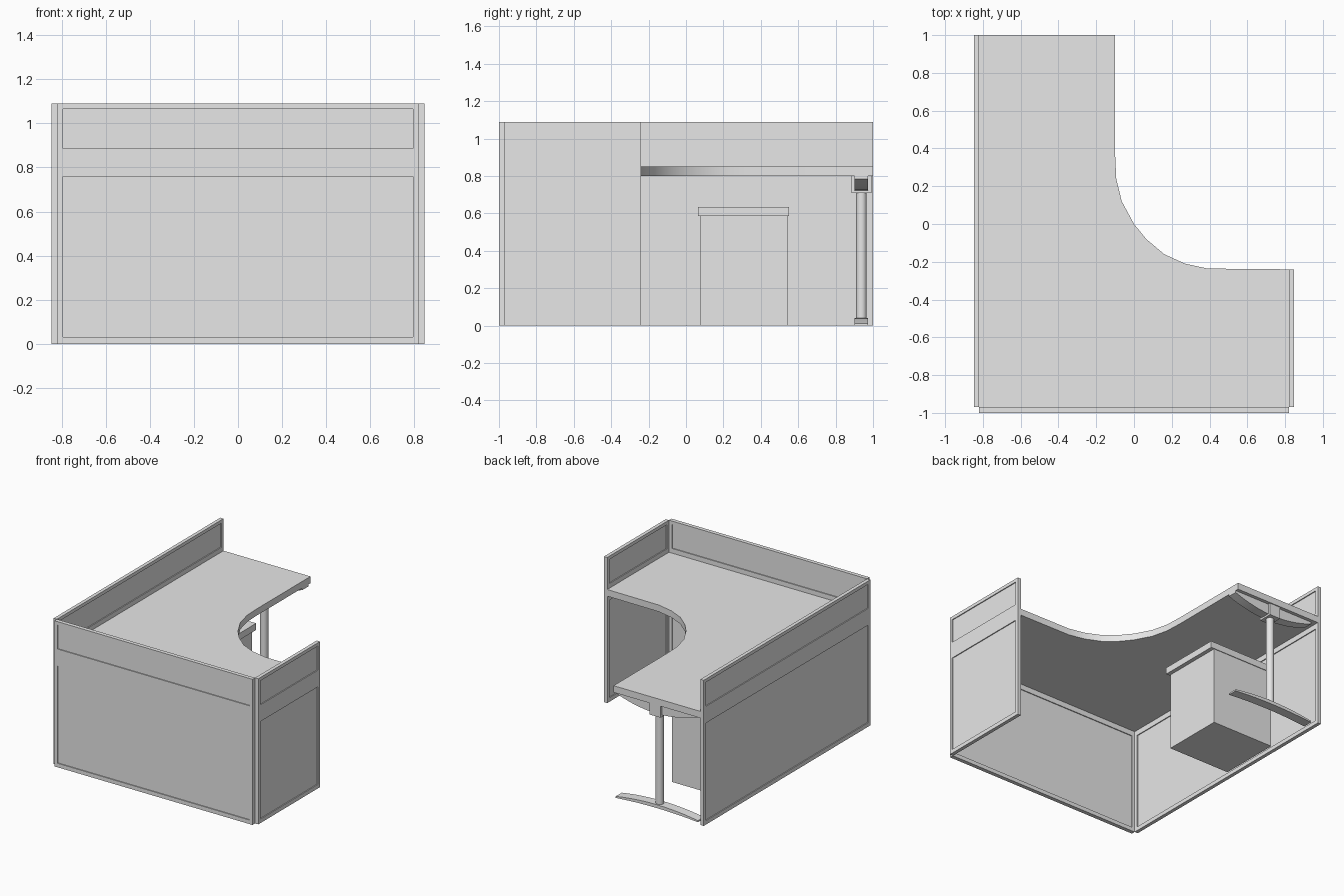
import bpy, bmesh, math
from mathutils import Vector

cube = bpy.data.objects.get("Cube")
if cube:
    bpy.data.objects.remove(cube, do_unlink=True)

grey = bpy.data.materials.new("light_grey")
grey.use_nodes = True
grey.diffuse_color = (0.8, 0.8, 0.8, 1)
grey.node_tree.nodes["Principled BSDF"].inputs["Base Color"].default_value = (0.8, 0.8, 0.8, 1)


def finish(name, bm, smooth=False):
    bmesh.ops.recalc_face_normals(bm, faces=bm.faces)
    mesh = bpy.data.meshes.new(name)
    bm.to_mesh(mesh)
    bm.free()
    mesh.materials.append(grey)
    obj = bpy.data.objects.new(name, mesh)
    bpy.context.collection.objects.link(obj)
    if smooth:
        bpy.ops.object.select_all(action='DESELECT')
        obj.select_set(True)
        bpy.context.view_layer.objects.active = obj
        bpy.ops.object.shade_smooth_by_angle(angle=math.radians(35))
    return obj


def add_box(bm, low, high):
    low, high = Vector(low), Vector(high)
    verts = bmesh.ops.create_cube(bm, size=1)["verts"]
    for v in verts:
        v.co = (low + high) / 2 + v.co * (high - low)


def box(name, low, high):
    bm = bmesh.new()
    add_box(bm, low, high)
    return finish(name, bm)


def prism(name, outline, offset, smooth=True):
    """Extrude a closed 3D outline along an offset."""
    bm = bmesh.new()
    face = bm.faces.new([bm.verts.new(p) for p in outline])
    moved = bmesh.ops.extrude_face_region(bm, geom=[face], use_keep_orig=True)["geom"]
    verts = [g for g in moved if isinstance(g, bmesh.types.BMVert)]
    bmesh.ops.translate(bm, verts=verts, vec=offset)
    return finish(name, bm, smooth)


HEIGHT, STILE, RECESS = 1.09, 0.025, 0.007


def framed_wall(name, low, high, axis):
    """Wall running along an axis: stiles and rails around two recessed panels."""
    bm = bmesh.new()
    across = 1 - axis
    a, b = low[axis], high[axis]

    def part(start, end, z0, z1, recess=0):
        p, q = [0, 0, z0], [0, 0, z1]
        p[axis], q[axis] = start, end
        p[across], q[across] = low[across] + recess, high[across] - recess
        add_box(bm, p, q)

    part(a, a + STILE, 0, HEIGHT)
    part(b - STILE, b, 0, HEIGHT)
    for z0, z1 in ((0, 0.03), (0.76, 0.885), (1.065, HEIGHT)):
        part(a + STILE, b - STILE, z0, z1)
    for z0, z1 in ((0.03, 0.76), (0.885, 1.065)):
        part(a + STILE, b - STILE, z0, z1, RECESS)
    return finish(name, bm)


# Privacy walls
framed_wall("front_wall", (-0.82, -1), (0.82, -0.97), 0)
framed_wall("right_wall", (-0.847, -0.97), (-0.82, 1), 1)
framed_wall("left_wall", (0.82, -0.97), (0.847, -0.24), 1)

# L-shaped worktop with a swept inner corner
curve = [(-0.1, 0.37), (-0.094, 0.24), (-0.065, 0.12), (0, 0), (0.065, -0.08),
         (0.16, -0.16), (0.27, -0.21), (0.39, -0.236)]
outline = [(-0.82, -0.97), (-0.82, 1), (-0.1, 1)] + curve + [(0.82, -0.24), (0.82, -0.97)]
prism("worktop", [(x, y, 0.8) for x, y in outline], (0, 0, 0.05))

# Storage pedestal
box("pedestal_body", (-0.78, 0.075, 0), (-0.265, 0.545, 0.585))
box("pedestal_top", (-0.78, 0.065, 0.585), (-0.235, 0.55, 0.635))

# Support leg
LEG_X, LEG_Y, HALF, STEPS = -0.44, 0.938, 0.34, 12


def bow(z_end, z_mid):
    """Points of a shallow arc along x."""
    ts = [2 * i / STEPS - 1 for i in range(STEPS + 1)]
    return [(LEG_X + HALF * t, LEG_Y - 0.036, z_end + (z_mid - z_end) * (1 - t * t)) for t in ts]


prism("leg_foot", bow(0, 0.015) + bow(0.012, 0.04)[::-1], (0, 0.072, 0))
prism("leg_bracket", bow(0.785, 0.722) + [(LEG_X + HALF, LEG_Y - 0.036, 0.8),
      (LEG_X - HALF, LEG_Y - 0.036, 0.8)], (0, 0.072, 0))
box("leg_socket", (LEG_X - 0.045, LEG_Y - 0.053, 0.71), (LEG_X + 0.045, LEG_Y + 0.055, 0.8))

bm = bmesh.new()
bmesh.ops.create_cone(bm, cap_ends=True, segments=24, radius1=0.028, radius2=0.028, depth=0.69)
bmesh.ops.translate(bm, verts=bm.verts, vec=(LEG_X, LEG_Y, 0.37))
finish("leg_column", bm, smooth=True)
